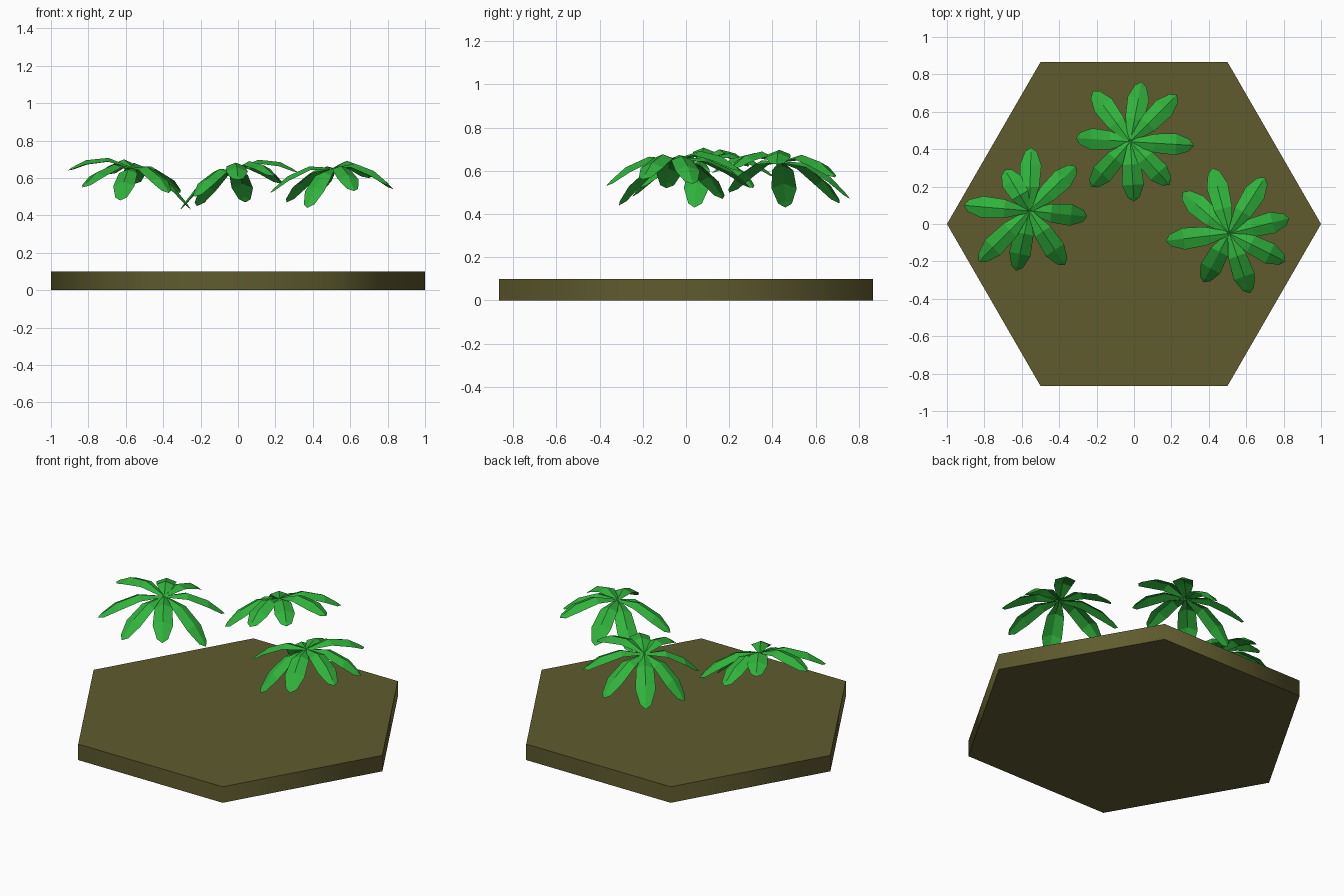
import bpy
import bmesh
import math
from mathutils import Vector

default = bpy.data.objects.get("Cube")
if default:
    bpy.data.objects.remove(default, do_unlink=True)


def make_material(name, colour):
    mat = bpy.data.materials.new(name)
    mat.use_nodes = True
    mat.diffuse_color = colour
    mat.node_tree.nodes["Principled BSDF"].inputs["Base Color"].default_value = colour
    return mat


def make_object(name, bm, mat):
    mesh = bpy.data.meshes.new(name)
    bm.to_mesh(mesh)
    bm.free()
    mesh.materials.append(mat)
    obj = bpy.data.objects.new(name, mesh)
    bpy.context.collection.objects.link(obj)
    return obj


soil = make_material("olive soil", (0.115, 0.105, 0.028, 1))
leaf_green = make_material("leaf green", (0.03, 0.45, 0.045, 1))

# Hexagonal ground tile, rounded in shading around its rim
bpy.ops.mesh.primitive_cylinder_add(vertices=6, radius=1, depth=0.1,
                                    location=(0, 0, 0.05),
                                    rotation=(0, 0, math.radians(30)))
tile = bpy.context.object
tile.name = "ground_tile"
tile.data.materials.append(soil)
bpy.ops.object.shade_smooth_by_angle(angle=math.radians(70))

# Leaf outline: distance along the leaf, half width
OUTLINE = [(0.04, 0.015), (0.38, 0.05), (0.72, 0.058), (0.93, 0.032)]
ARCH = 0.065    # rise of the leaf's arc
FOLD = 0.4      # drop of the edges below the midrib, per half width


def add_leaf(bm, root, tip):
    """Arched leaf folded along its midrib, ending in a point."""
    along = tip - root
    side = Vector((-along.y, along.x, 0)).normalized()
    rows = []
    for t, half in OUTLINE:
        mid = root + along * t + Vector((0, 0, ARCH * 4 * t * (1 - t)))
        edge_drop = Vector((0, 0, -FOLD * half))
        rows.append([bm.verts.new(p) for p in (mid + side * half + edge_drop, mid,
                                               mid - side * half + edge_drop)])
    for near, far in zip(rows, rows[1:]):
        for i in (0, 1):
            bm.faces.new((near[i], near[i + 1], far[i + 1], far[i]))
    start, end = bm.verts.new(root), bm.verts.new(tip)
    for i in (0, 1):
        bm.faces.new((start, rows[0][i + 1], rows[0][i]))
        bm.faces.new((rows[-1][i], rows[-1][i + 1], end))


# Crowns: centre, then the tips of the leaves
CROWNS = {
    "left_crown": ((0.51, -0.05, 0.65), [
        (0.42, 0.30, 0.52), (0.70, 0.25, 0.60), (0.83, 0.03, 0.54), (0.81, -0.20, 0.56),
        (0.62, -0.37, 0.53), (0.37, -0.31, 0.44), (0.17, -0.09, 0.52), (0.26, 0.17, 0.47)]),
    "back_crown": ((-0.02, 0.44, 0.64), [
        (0.04, 0.76, 0.47), (0.23, 0.69, 0.57), (0.32, 0.42, 0.63), (0.19, 0.21, 0.61),
        (0.0, 0.12, 0.59), (-0.23, 0.20, 0.50), (-0.31, 0.46, 0.43), (-0.22, 0.71, 0.45)]),
    "right_crown": ((-0.56, 0.07, 0.65), [
        (-0.91, 0.10, 0.64), (-0.69, 0.29, 0.62), (-0.55, 0.41, 0.57), (-0.31, 0.31, 0.52),
        (-0.25, 0.04, 0.43), (-0.37, -0.22, 0.52), (-0.63, -0.25, 0.48), (-0.83, -0.20, 0.55)]),
}
for name, (centre, tips) in CROWNS.items():
    bm = bmesh.new()
    for tip in tips:
        add_leaf(bm, Vector(centre), Vector(tip))
    make_object(name, bm, leaf_green)
